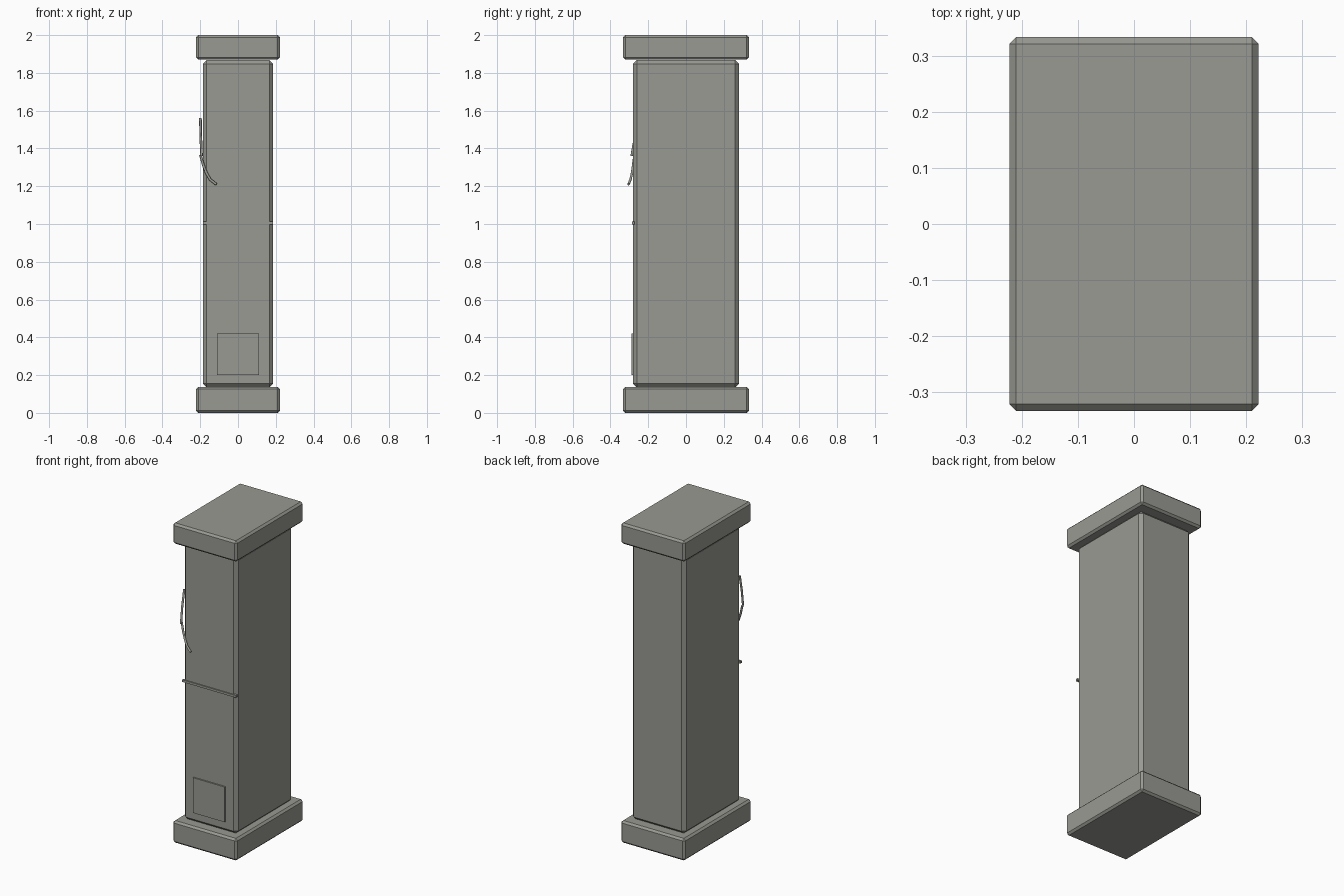
import bpy

if "Cube" in bpy.data.objects:
    bpy.data.objects.remove(bpy.data.objects["Cube"])

stone = bpy.data.materials.new("stone grey")
stone.diffuse_color = (0.32, 0.32, 0.29, 1)
stone.use_nodes = True
stone.node_tree.nodes["Principled BSDF"].inputs["Base Color"].default_value = stone.diffuse_color


def box(name, x, y, z, chamfer=0):
    """Box from (min, max) ranges with optional flat chamfer."""
    bpy.ops.mesh.primitive_cube_add(size=1, location=[(a + b) / 2 for a, b in (x, y, z)])
    ob = bpy.context.object
    ob.name = name
    ob.scale = [b - a for a, b in (x, y, z)]
    bpy.ops.object.transform_apply(location=False, rotation=False, scale=True)
    ob.data.materials.append(stone)
    if chamfer:
        mod = ob.modifiers.new("chamfer", 'BEVEL')
        mod.width = chamfer
        mod.segments = 1
    return ob


def tube(name, points, radius):
    """Thin round tube through the points."""
    cu = bpy.data.curves.new(name, 'CURVE')
    cu.dimensions = '3D'
    cu.bevel_depth = radius
    cu.bevel_resolution = 1
    cu.use_fill_caps = True
    sp = cu.splines.new('POLY')
    sp.points.add(len(points) - 1)
    for p, co in zip(sp.points, points):
        p.co = (*co, 1)
    cu.materials.append(stone)
    ob = bpy.data.objects.new(name, cu)
    bpy.context.collection.objects.link(ob)
    return ob


# Pillar: plinth, shaft and cap slab
box("plinth", (-0.222, 0.222), (-0.333, 0.333), (0, 0.138), 0.012)
box("shaft", (-0.186, 0.186), (-0.28, 0.28), (0.135, 1.868), 0.02)
box("cap_slab", (-0.222, 0.222), (-0.333, 0.333), (1.87, 2.0), 0.012)

# Front details: raised panel and thin horizontal strip
box("front_panel", (-0.11, 0.11), (-0.289, -0.275), (0.2, 0.42))
box("front_strip", (-0.186, 0.186), (-0.287, -0.272), (0.998, 1.012))

# Tendrils hanging at the front left corner
tube("upper_tendril", [(-0.199, -0.247, 1.56), (-0.197, -0.27, 1.46),
                       (-0.193, -0.288, 1.36)], 0.007)
tube("lower_tendril", [(-0.199, -0.273, 1.365), (-0.183, -0.28, 1.31), (-0.167, -0.286, 1.27),
                       (-0.147, -0.294, 1.235), (-0.115, -0.304, 1.21)], 0.007)
